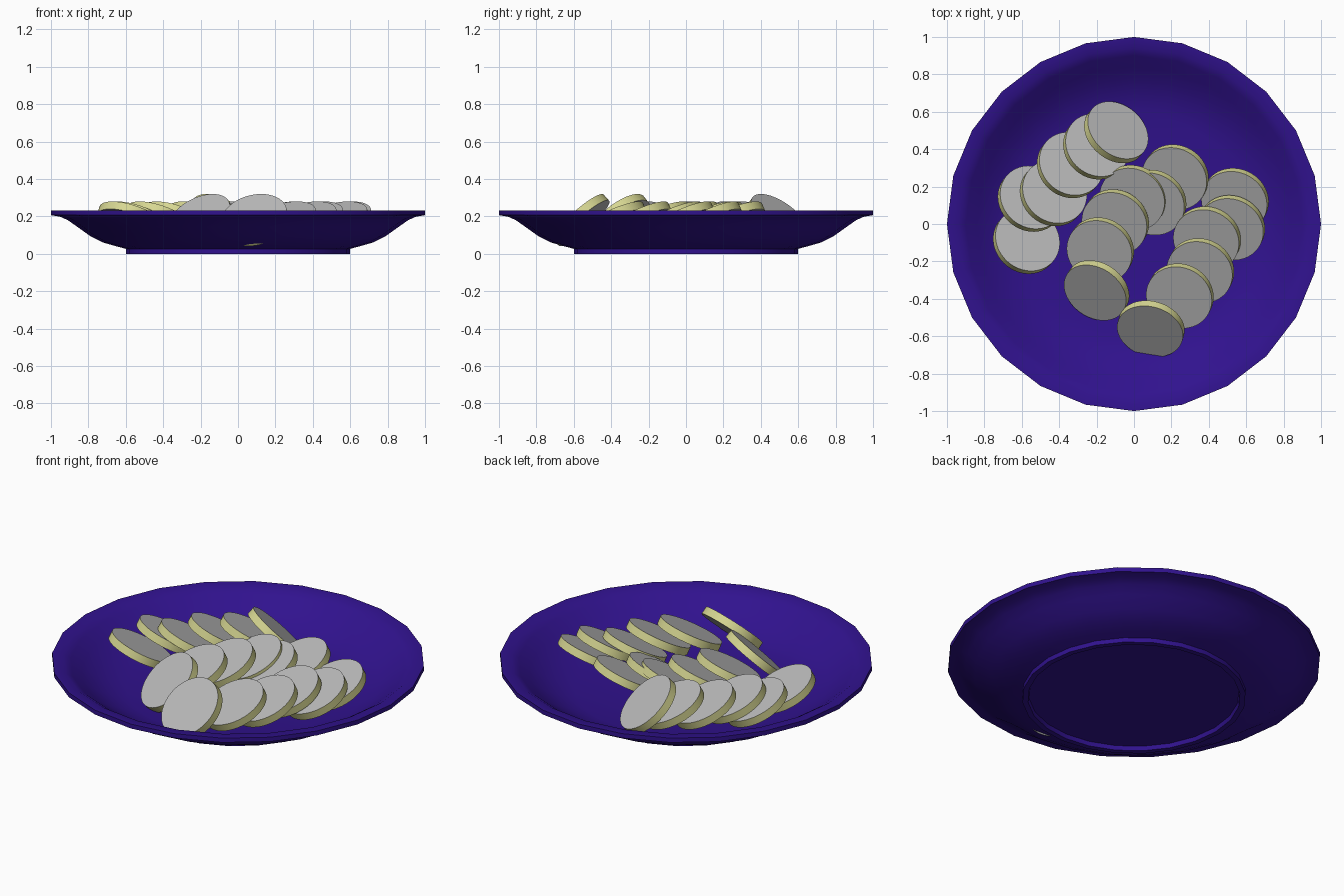
import bpy, bmesh, math
from mathutils import Matrix

if "Cube" in bpy.data.objects:
    bpy.data.objects.remove(bpy.data.objects["Cube"])


def material(name, rgb):
    m = bpy.data.materials.new(name)
    m.diffuse_color = (*rgb, 1)
    m.use_nodes = True
    m.node_tree.nodes["Principled BSDF"].inputs["Base Color"].default_value = m.diffuse_color
    return m


PURPLE = material("deep purple", (0.03, 0.006, 0.27))
GREY = material("coin grey", (0.49, 0.49, 0.49))
YELLOW = material("pale yellow", (0.68, 0.68, 0.29))


def finish(bm, name, mats):
    bmesh.ops.recalc_face_normals(bm, faces=bm.faces)
    me = bpy.data.meshes.new(name)
    bm.to_mesh(me)
    bm.free()
    ob = bpy.data.objects.new(name, me)
    bpy.context.collection.objects.link(ob)
    for m in mats:
        me.materials.append(m)
    bpy.ops.object.select_all(action='DESELECT')
    ob.select_set(True)
    bpy.context.view_layer.objects.active = ob
    bpy.ops.object.shade_smooth_by_angle(angle=math.radians(32))
    return ob


# Plate: lathed 24-sided profile, from underside centre round to inner floor
PROFILE = [(0, .025), (.27, .025), (.565, .025), (.57, 0), (.60, 0), (.60, .027),
           (.65, .04), (.72, .06), (.79, .095), (.86, .145), (.91, .18),
           (.95, .198), (1, .207), (1, .233), (.94, .23), (.90, .205),
           (.84, .16), (.77, .115), (.69, .08), (.60, .06), (.27, .05), (0, .05)]
bm = bmesh.new()
verts = [bm.verts.new((r, 0, z)) for r, z in PROFILE]
edges = [bm.edges.new(p) for p in zip(verts, verts[1:])]
bmesh.ops.spin(bm, geom=verts + edges, cent=(0, 0, 0), axis=(0, 0, 1),
               angle=2 * math.pi, steps=24)
bmesh.ops.remove_doubles(bm, verts=bm.verts, dist=1e-4)
finish(bm, "plate", [PURPLE])

# Coins: three toppled rows of tilted discs
R, H = 0.18, 0.045


def coin(name, x, y, top, tilt, azimuth):
    t = math.radians(tilt)
    z = top - R * math.sin(t) - H / 2 * math.cos(t)
    bm = bmesh.new()
    bmesh.ops.create_cone(bm, cap_ends=True, segments=64, radius1=R, radius2=R, depth=H)
    for f in bm.faces:
        f.material_index = 0 if abs(f.normal.z) > 0.5 else 1
    bm.transform(Matrix.Translation((x, y, z))
                 @ Matrix.Rotation(math.radians(azimuth), 4, 'Z')
                 @ Matrix.Rotation(t, 4, 'Y'))
    finish(bm, name, [GREY, YELLOW])


# (direction the row leans, coin centres with the steep top coin last)
ROWS = {
    "left_row": (50, [(-.575, -.09), (-.55, .135), (-.43, .165), (-.34, .315),
                      (-.20, .415), (-.095, .49)]),
    "middle_row": (-124, [(.22, .25), (.10, .115), (-.005, .14), (-.10, .01),
                          (-.18, -.14), (-.20, -.355)]),
    "right_row": (-118, [(.54, .125), (.52, -.02), (.39, -.08), (.355, -.25),
                         (.245, -.385), (.09, -.56)]),
}
for row, (azimuth, centres) in ROWS.items():
    for i, (x, y) in enumerate(centres):
        steep = i == len(centres) - 1
        az = -107 if steep and row == "right_row" else azimuth
        coin(f"{row}_coin_{i + 1}", x, y, .32 if steep else .28, 43 if steep else 27, az)
